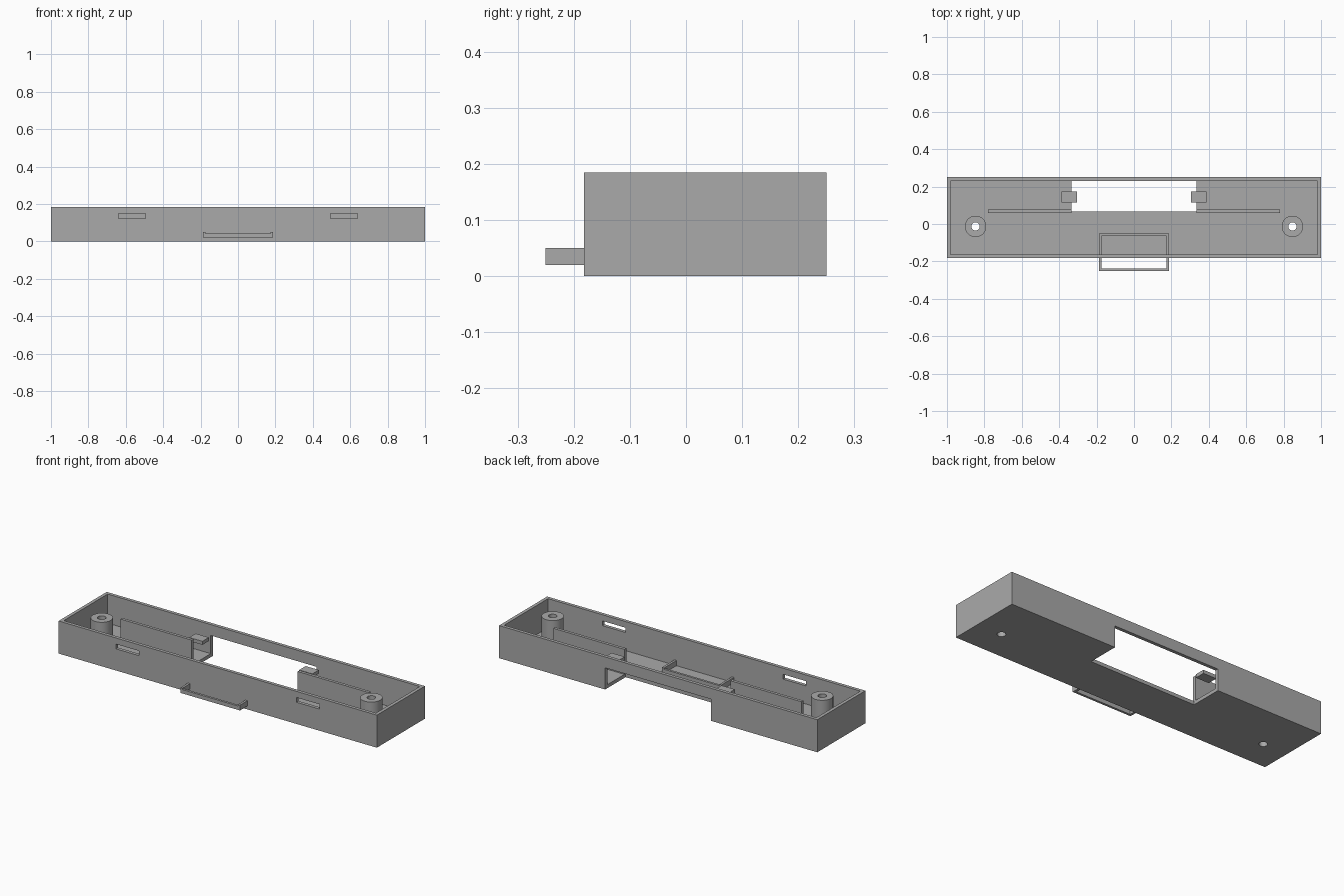
import bpy
import bmesh
from mathutils import Matrix

if "Cube" in bpy.data.objects:
    bpy.data.objects.remove(bpy.data.objects["Cube"])

grey = bpy.data.materials.new("plain_grey")
grey.diffuse_color = (0.4, 0.4, 0.4, 1)
grey.use_nodes = True
grey.node_tree.nodes["Principled BSDF"].inputs["Base Color"].default_value = grey.diffuse_color


def finish(name, bm):
    mesh = bpy.data.meshes.new(name)
    bm.to_mesh(mesh)
    bm.free()
    mesh.materials.append(grey)
    ob = bpy.data.objects.new(name, mesh)
    bpy.context.collection.objects.link(ob)
    return ob


def box(name, x, y, z):
    bm = bmesh.new()
    bmesh.ops.create_cube(bm, size=1)
    for v in bm.verts:
        v.co = [r[0] if c < 0 else r[1] for c, r in zip(v.co, (x, y, z))]
    return finish(name, bm)


def cylinder(name, x, y, radius, z0, z1):
    bm = bmesh.new()
    bmesh.ops.create_cone(bm, cap_ends=True, segments=40, radius1=radius,
                          radius2=radius, depth=z1 - z0,
                          matrix=Matrix.Translation((x, y, (z0 + z1) / 2)))
    return finish(name, bm)


def cut(ob, cutter):
    mod = ob.modifiers.new("cut", 'BOOLEAN')
    mod.operation = 'DIFFERENCE'
    mod.solver = 'EXACT'
    mod.object = cutter
    bpy.context.view_layer.objects.active = ob
    bpy.ops.object.modifier_apply(modifier=mod.name)
    bpy.data.objects.remove(cutter)


def span(side, a, b):
    return tuple(sorted((side * a, side * b)))


# Open tray with thin walls and floor
tray = box("tray", (-1, 1), (-0.182, 0.25), (0, 0.185))
cut(tray, box("cavity", (-0.981, 0.981), (-0.163, 0.231), (0.02, 0.3)))
# Opening through the floor and the lower part of the back wall
cut(tray, box("rear_opening", (-0.333, 0.333), (0.066, 0.4), (-0.1, 0.123)))

for side, label in ((-1, "left"), (1, "right")):
    # Slot in the front wall and screw hole in the floor
    cut(tray, box("slot", span(side, 0.495, 0.64), (-0.3, -0.1), (0.123, 0.15)))
    cut(tray, cylinder("hole", side * 0.847, -0.013, 0.022, -0.1, 0.1))

    # Hollow screw post
    post = cylinder(label + "_screw_post", side * 0.847, -0.013, 0.057, 0.015, 0.18)
    cut(post, cylinder("bore", side * 0.847, -0.013, 0.022, -0.1, 0.3))
    bpy.ops.object.select_all(action='DESELECT')
    post.select_set(True)
    bpy.context.view_layer.objects.active = post
    bpy.ops.object.shade_smooth_by_angle()

    # Long rib beside the opening, and the retaining tab
    box(label + "_rib", span(side, 0.333, 0.78), (0.06, 0.077), (0.018, 0.162))
    box(label + "_tab", span(side, 0.304, 0.387), (0.115, 0.173), (0.122, 0.142))

    # Side arm of the front loop, passing through the wall
    box(label + "_loop_arm", span(side, 0.174, 0.187), (-0.25, -0.052), (0.02, 0.05))

# Cross bars of the front loop
box("loop_front_bar", (-0.175, 0.175), (-0.25, -0.237), (0.02, 0.042))
box("loop_rear_bar", (-0.175, 0.175), (-0.065, -0.052), (0.02, 0.042))
